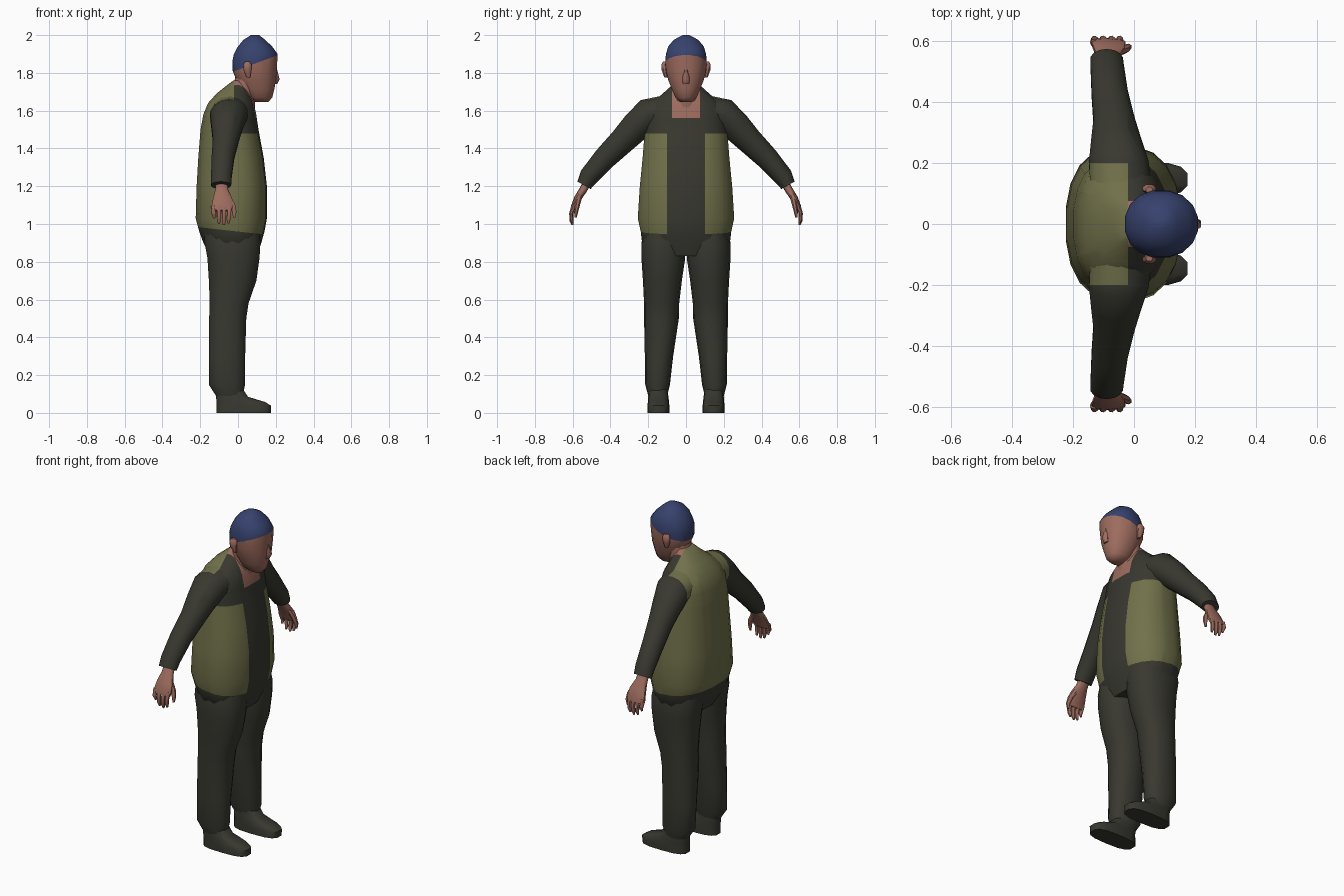
import bpy, bmesh, math
from mathutils import Vector


def material(name, rgb):
    m = bpy.data.materials.new(name)
    m.diffuse_color = (*rgb, 1)
    return m


MATS = [material("dark cloth", (.040, .040, .030)),
        material("olive vest", (.165, .165, .070)),
        material("skin", (.34, .150, .112)),
        material("navy cap", (.038, .055, .155))]
DARK, OLIVE, SKIN, NAVY = range(4)


def loft(name, rings, colour, sides=14, power=2.0, flat=False, cuts=()):
    """Skin rings (x, y, z, half size along x, half size across)."""
    bm = bmesh.new()
    pts = [Vector(r[:3]) for r in rings]
    loops = []
    for i, r in enumerate(rings):
        if flat:
            across = Vector((0, 1, 0))
        else:
            t = pts[min(i + 1, len(pts) - 1)] - pts[max(i - 1, 0)]
            across = t.cross(Vector((1, 0, 0))).normalized()
        loop = []
        for k in range(sides):
            a = math.tau * (k + .5) / sides
            c, s = math.cos(a), math.sin(a)
            c = math.copysign(abs(c) ** (2 / power), c)
            s = math.copysign(abs(s) ** (2 / power), s)
            loop.append(bm.verts.new(pts[i] + Vector((c * r[3], 0, 0)) + across * s * r[4]))
        loops.append(loop)
    for a, b in zip(loops, loops[1:]):
        for k in range(sides):
            n = (k + 1) % sides
            bm.faces.new((a[k], a[n], b[n], b[k]))
    bm.faces.new(loops[0])
    bm.faces.new(loops[-1])
    # cut colour borders into the mesh
    for co, no in cuts:
        bmesh.ops.bisect_plane(bm, geom=bm.verts[:] + bm.edges[:] + bm.faces[:],
                               dist=1e-5, plane_co=co, plane_no=no)
    bmesh.ops.recalc_face_normals(bm, faces=bm.faces[:])
    for f in bm.faces:
        f.material_index = colour(f.calc_center_median()) if callable(colour) else colour
    me = bpy.data.meshes.new(name)
    bm.to_mesh(me)
    bm.free()
    for m in MATS:
        me.materials.append(m)
    ob = bpy.data.objects.new(name, me)
    bpy.context.collection.objects.link(ob)
    bpy.ops.object.select_all(action='DESELECT')
    ob.select_set(True)
    bpy.context.view_layer.objects.active = ob
    bpy.ops.object.shade_smooth_by_angle(angle=math.radians(50))
    return ob


def spans(rows):
    """Rows of z, x min, x max, y min, y max -> rings."""
    return [((a + b) / 2, (c + d) / 2, z, (b - a) / 2, (d - c) / 2) for z, a, b, c, d in rows]


# torso: open vest over a dark shirt, skin at the neckline
def torso_colour(p):
    if p.z < .96 - .11 * p.x:
        return DARK
    if p.x < -.02:
        return OLIVE
    if p.z > 1.56 and abs(p.y) < .075:
        return SKIN
    if p.z < 1.48 and abs(p.y) > .10:
        return OLIVE
    return DARK


torso = [(.83, -.15, .10, .15), (.90, -.185, .125, .235), (.96, -.207, .142, .242),
         (1.03, -.226, .155, .258), (1.20, -.221, .155, .247), (1.35, -.212, .138, .232),
         (1.50, -.200, .110, .220), (1.58, -.185, .098, .212), (1.64, -.160, .085, .185),
         (1.69, -.115, .065, .125), (1.73, -.065, .050, .080), (1.76, -.025, .045, .055)]
loft("torso", spans([(z, a, b, -w, w) for z, a, b, w in torso]), torso_colour,
     sides=20, power=2.4, flat=True,
     cuts=[((0, 0, .96), (.11, 0, 1)), ((0, 0, 1.48), (0, 0, 1)), ((0, 0, 1.56), (0, 0, 1)),
           ((-.02, 0, 0), (1, 0, 0))] +
          [((0, y, 0), (0, 1, 0)) for y in (-.10, -.075, .075, .10)])

# neck
loft("neck", [(.005, 0, 1.60, .085, .075), (.03, 0, 1.70, .065, .072), (.06, 0, 1.80, .07, .08)],
     SKIN, flat=True)

# head with a close fitting cap
head = [(1.645, .085, .160, .030), (1.67, .045, .183, .057), (1.71, .015, .193, .075),
        (1.76, -.010, .203, .095), (1.81, -.030, .206, .108), (1.86, -.032, .210, .112),
        (1.90, -.024, .212, .108), (1.94, -.002, .182, .096), (1.975, .028, .145, .066),
        (2.0, .068, .112, .018)]
loft("head_and_cap", spans([(z, a, b, -w, w) for z, a, b, w in head]),
     lambda p: NAVY if p.z > 1.805 + .37 * (p.x + .03) else SKIN,
     sides=16, power=2.15, flat=True, cuts=[((-.03, 0, 1.805), (-.37, 0, 1))])
loft("nose", [(.197, 0, 1.83, .008, .008), (.205, 0, 1.765, .018, .020),
              (.198, 0, 1.74, .010, .016)], SKIN, sides=6, flat=True)

# limbs, one set for each side
for side, s in (("left", 1), ("right", -1)):
    def mirror(rings):
        return [(x, y * s, z, a, b) for x, y, z, a, b in rings]

    loft(side + "_ear", mirror([(.055, .105, 1.775, .010, .010), (.05, .114, 1.815, .022, .016),
                                (.05, .116, 1.845, .024, .015), (.05, .112, 1.86, .012, .010)]),
         SKIN, sides=8, flat=True)

    # trouser leg
    loft(side + "_leg", mirror(spans([
        (.09, -.118, .025, .10, .20), (.15, -.157, .040, .085, .216),
        (.30, -.157, .040, .068, .218), (.50, -.155, .046, .038, .222),
        (.58, -.152, .058, .036, .222), (.70, -.157, .100, .022, .228),
        (.82, -.165, .117, .004, .236), (.90, -.180, .122, .004, .236),
        (.97, -.180, .115, .010, .220)])), DARK, power=2.3, flat=True)

    # shoe
    loft(side + "_shoe", mirror(spans([
        (0, -.117, .176, .088, .204), (.038, -.117, .178, .088, .204),
        (.058, -.117, .145, .090, .202), (.085, -.117, .055, .093, .200),
        (.14, -.112, .018, .10, .195)])), DARK, power=2.9, flat=True)

    # sleeve, with the vest's back panel running on to the shoulder
    loft(side + "_sleeve", mirror([
        (-.04, .09, 1.60, .105, .085), (-.05, .20, 1.573, .100, .092),
        (-.058, .265, 1.515, .085, .080), (-.065, .335, 1.442, .070, .070),
        (-.080, .430, 1.348, .061, .061), (-.088, .515, 1.250, .056, .052),
        (-.090, .540, 1.205, .055, .040)]),
        lambda p: OLIVE if abs(p.y) < .2 and p.x < -.02 else DARK,
        cuts=[((-.02, 0, 0), (1, 0, 0)), ((0, .2 * s, 0), (0, 1, 0))])

    # palm, fingers and thumb
    loft(side + "_palm", mirror([
        (-.088, .520, 1.225, .032, .022), (-.086, .545, 1.180, .035, .021),
        (-.082, .574, 1.135, .052, .019), (-.084, .594, 1.090, .058, .016),
        (-.086, .600, 1.070, .052, .012)]), SKIN, sides=10, power=2.5)
    for i, (x, tip) in enumerate(((-.132, 1.03), (-.103, 1.002), (-.074, .995), (-.046, 1.005))):
        loft(f"{side}_finger_{i + 1}", mirror([
            (x, .595, 1.095, .013, .013), (x * .96 - .003, .608, 1.055, .012, .011),
            (x * .9 - .008, .606, tip + .02, .011, .010), (x * .88 - .01, .600, tip, .006, .006)]),
            SKIN, sides=7)
    loft(side + "_thumb", mirror([
        (-.055, .565, 1.145, .018, .016), (-.030, .574, 1.105, .016, .014),
        (-.019, .582, 1.065, .012, .011), (-.020, .584, 1.035, .006, .006)]), SKIN, sides=7)
